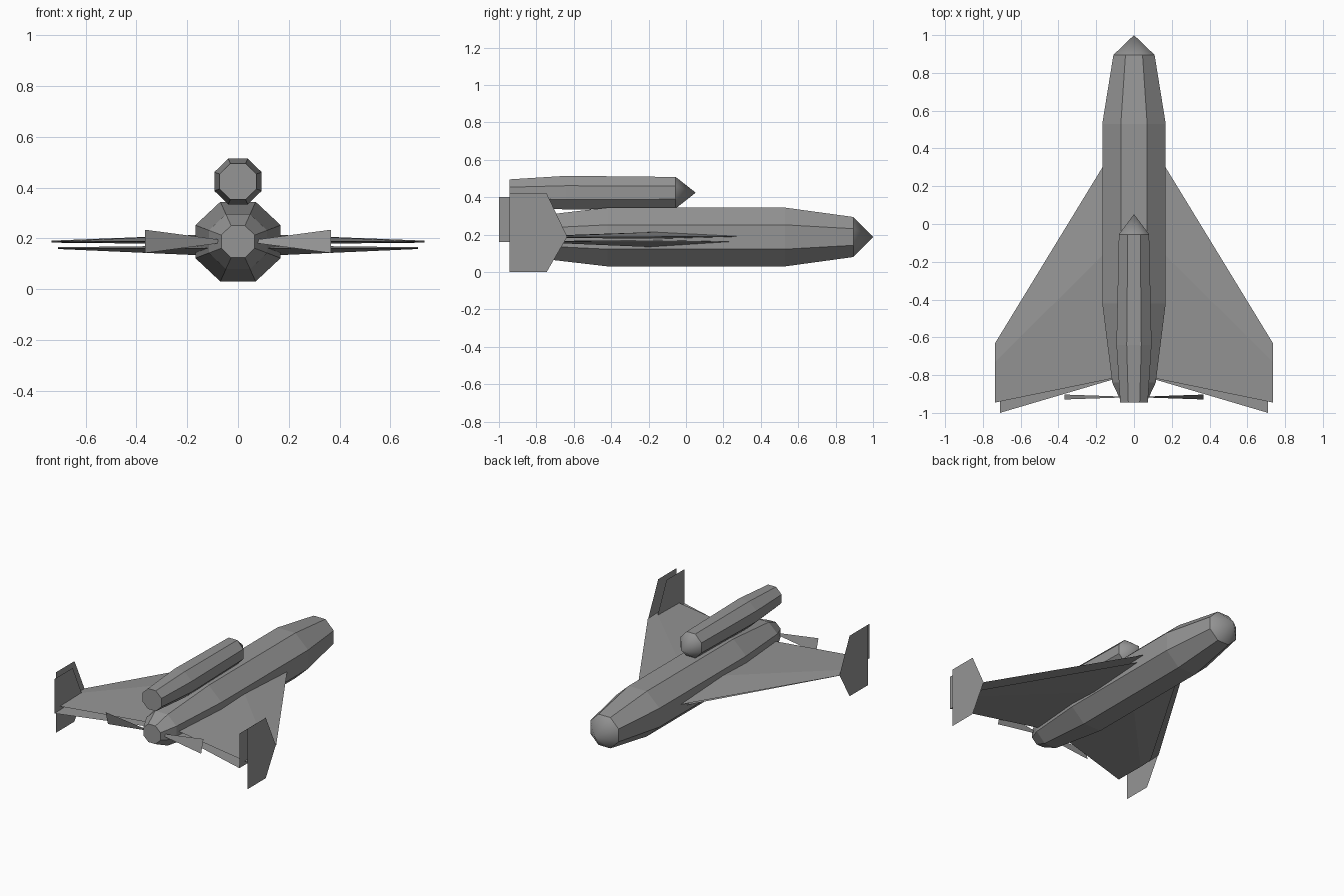
import bpy
import math

if "Cube" in bpy.data.objects:
    bpy.data.objects.remove(bpy.data.objects["Cube"])

# Dark grey paint for the whole craft
paint = bpy.data.materials.new("dark_grey")
paint.diffuse_color = (0.3, 0.3, 0.3, 1)
paint.use_nodes = True
paint.node_tree.nodes["Principled BSDF"].inputs["Base Color"].default_value = paint.diffuse_color


def make_object(name, verts, faces):
    mesh = bpy.data.meshes.new(name)
    mesh.from_pydata(verts, [], faces)
    mesh.update()
    mesh.materials.append(paint)
    obj = bpy.data.objects.new(name, mesh)
    bpy.context.collection.objects.link(obj)
    return obj


def octagon_body(name, rings, tip_y, cz):
    """Loft octagonal rings (y, half width, half height) to a nose point."""
    k = 1 / math.cos(math.pi / 8)
    verts, n = [], 8
    for y, rx, rz in rings:
        for i in range(n):
            a = (i + 0.5) * math.tau / n
            verts.append((rx * k * math.cos(a), y, cz + rz * k * math.sin(a)))
    faces = [list(range(n))]
    for r in range(len(rings) - 1):
        for i in range(n):
            j = (i + 1) % n
            faces.append((r * n + i, (r + 1) * n + i, (r + 1) * n + j, r * n + j))
    last = (len(rings) - 1) * n
    verts.append((0, tip_y, cz))
    for i in range(n):
        faces.append((last + i, len(verts) - 1, last + (i + 1) % n))
    obj = make_object(name, verts, faces)
    # Smooth nose cone on a faceted body
    for p in obj.data.polygons[-n:]:
        p.use_smooth = True
    return obj


def mirrored(obj):
    obj.modifiers.new("mirror", 'MIRROR')
    return obj


def wing(name, root_x, tip_x, root, tip):
    """Four-point section (y, z) at the root joined to one at the tip."""
    verts = [(root_x, y, z) for y, z in root] + [(tip_x, y, z) for y, z in tip]
    faces = [(3, 2, 1, 0), (4, 5, 6, 7)]
    faces += [(i, (i + 1) % 4, (i + 1) % 4 + 4, i + 4) for i in range(4)]
    return mirrored(make_object(name, verts, faces))


def fin(name, x, outline):
    verts = [(x, y, z) for y, z in outline]
    return mirrored(make_object(name, verts, [range(len(verts))]))


# Fuselage and the pod above it
octagon_body("fuselage", [(-0.945, 0.066, 0.063), (-0.84, 0.115, 0.108),
                          (-0.42, 0.168, 0.157), (0.53, 0.168, 0.157),
                          (0.895, 0.109, 0.107)], 1.0, 0.187)
octagon_body("upper_pod", [(-0.945, 0.073, 0.071), (-0.64, 0.093, 0.09),
                           (-0.055, 0.08, 0.084)], 0.052, 0.424)

# Two thin stacked delta wings
wing("upper_wing", 0.1, 0.735,
     [(0.41, 0.19), (-0.10, 0.216), (-0.815, 0.188), (-0.10, 0.177)],
     [(-0.63, 0.187), (-0.73, 0.191), (-0.945, 0.187), (-0.73, 0.183)])
wing("lower_wing", 0.1, 0.71,
     [(0.35, 0.162), (-0.13, 0.172), (-0.82, 0.162), (-0.13, 0.131)],
     [(-0.68, 0.162), (-0.78, 0.165), (-1.0, 0.161), (-0.78, 0.158)])

# Wing tip fins, single sheets
fin("outer_fin", 0.735, [(-0.945, 0.0), (-0.945, 0.42), (-0.745, 0.42),
                         (-0.635, 0.188), (-0.745, 0.0)])
fin("inner_fin", 0.71, [(-1.0, 0.16), (-1.0, 0.40), (-0.80, 0.40),
                        (-0.69, 0.162)])

# Propeller with two pitched blades
verts, faces = [], []
for s in (1, -1):
    b = len(verts)
    for x, dy, dz in ((0.05, 0.002, 0.004), (0.367, 0.013, 0.046),
                      (0.367, -0.013, -0.046), (0.05, -0.002, -0.004)):
        verts.append((s * x, -0.916 + s * dy, 0.188 + dz))
    faces.append((b, b + 1, b + 2, b + 3))
make_object("propeller_blades", verts, faces)
